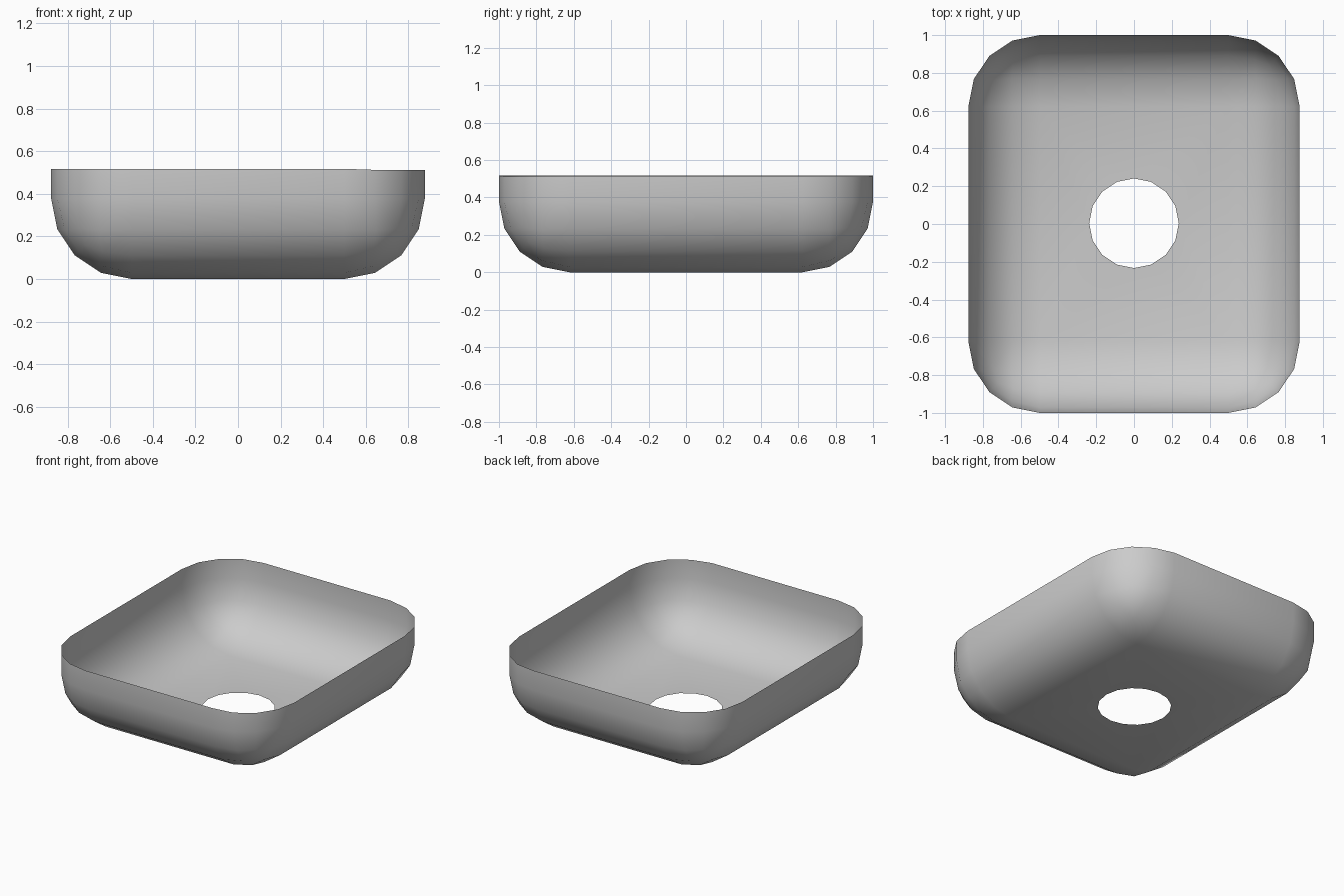
import bpy, bmesh
from mathutils import Matrix

HALF_X, HALF_Y, HEIGHT, RADIUS = 0.877, 1.0, 0.517, 0.378

default = bpy.data.objects.get("Cube")
if default:
    bpy.data.objects.remove(default, do_unlink=True)

# Plain grey material
grey = bpy.data.materials.new("grey")
grey.use_nodes = True
colour = (0.6, 0.6, 0.6, 1)
grey.diffuse_color = colour
grey.node_tree.nodes["Principled BSDF"].inputs["Base Color"].default_value = colour

# Open box: cube without its top
bm = bmesh.new()
bmesh.ops.create_cube(bm, size=1, matrix=Matrix.Translation((0, 0, HEIGHT / 2))
                      @ Matrix.Diagonal((2 * HALF_X, 2 * HALF_Y, HEIGHT, 1)))
bm.normal_update()
bmesh.ops.delete(bm, geom=[f for f in bm.faces if f.normal.z > 0.9], context='FACES_ONLY')
bmesh.ops.delete(bm, geom=[e for e in bm.edges if not e.link_faces], context='EDGES')

# Round the upright and bottom edges
bmesh.ops.bevel(bm, geom=[e for e in bm.edges if len(e.link_faces) == 2],
                offset=RADIUS, offset_type='OFFSET', segments=4, profile=0.5,
                affect='EDGES', clamp_overlap=False)
bmesh.ops.remove_doubles(bm, verts=bm.verts[:], dist=0.0005)

# Replace the floor with one that has a round drain hole
bm.normal_update()
floor = max((f for f in bm.faces if f.normal.z < -0.99), key=lambda f: f.calc_area())
border = list(floor.edges)
bmesh.ops.delete(bm, geom=[floor], context='FACES_ONLY')
hole = bmesh.ops.create_circle(bm, segments=16, radius=0.237,
                               matrix=Matrix.Translation((0, 0.004, 0)))["verts"]
hole_edges = list({e for v in hole for e in v.link_edges})
bmesh.ops.triangle_fill(bm, use_beauty=True, edges=border + hole_edges)

# Rim sits a touch lower on one side
for v in bm.verts:
    if v.co.z > HEIGHT - 0.01 and v.co.x > 0.55:
        v.co.z -= 0.005

# Faces point outwards
bmesh.ops.recalc_face_normals(bm, faces=bm.faces[:])
bm.normal_update()
if sum(f.normal.z * f.calc_area() for f in bm.faces) > 0:
    bmesh.ops.reverse_faces(bm, faces=bm.faces[:])
for f in bm.faces:
    f.smooth = True

mesh = bpy.data.meshes.new("basin")
bm.to_mesh(mesh)
bm.free()
mesh.materials.append(grey)
basin = bpy.data.objects.new("basin", mesh)
bpy.context.collection.objects.link(basin)
